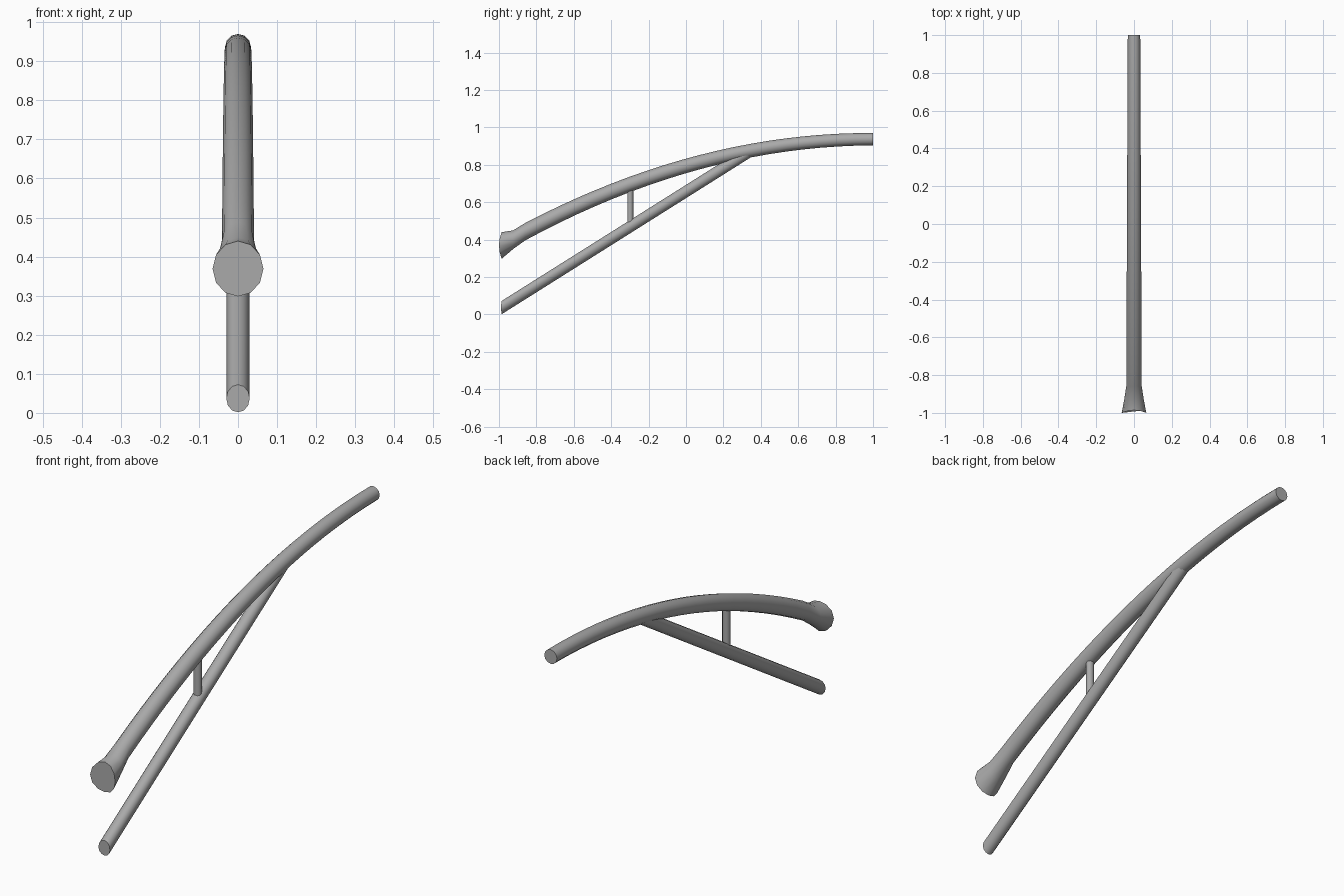
import bpy, bmesh, math

if "Cube" in bpy.data.objects:
    bpy.data.objects.remove(bpy.data.objects["Cube"])

SIDES = 12
metal = bpy.data.materials.new("grey metal")
metal.diffuse_color = (0.40, 0.40, 0.40, 1)
metal.use_nodes = True
metal.node_tree.nodes["Principled BSDF"].inputs["Base Color"].default_value = metal.diffuse_color


def loft(name, rings, bow=0.0):
    """Skin upright rings (y, z, half width, half height); bow cups the first ring."""
    bm = bmesh.new()
    loops = []
    for n, (y, z, rx, rz) in enumerate(rings):
        loop = []
        for k in range(SIDES):
            a = 2 * math.pi * k / SIDES
            dy = -bow * math.sin(a) ** 2 if n == 0 else 0
            loop.append(bm.verts.new((rx * math.sin(a), y + dy, z + rz * math.cos(a))))
        loops.append(loop)
    for a, b in zip(loops, loops[1:]):
        for k in range(SIDES):
            j = (k + 1) % SIDES
            bm.faces.new((a[k], a[j], b[j], b[k]))
    bm.faces.new(loops[0])
    bm.faces.new(loops[-1])
    finish(name, bm)


def rod(name, radius_x, radius_y, bottom, top):
    """Upright rod between two centre points sharing x and y."""
    bm = bmesh.new()
    bmesh.ops.create_cone(bm, cap_ends=True, segments=SIDES, radius1=1, radius2=1, depth=1)
    for v in bm.verts:
        v.co.x *= radius_x
        v.co.y = v.co.y * radius_y + bottom[1]
        v.co.z = bottom[2] if v.co.z < 0 else top[2]
    finish(name, bm)


def finish(name, bm):
    bmesh.ops.recalc_face_normals(bm, faces=bm.faces)
    mesh = bpy.data.meshes.new(name)
    bm.to_mesh(mesh)
    bm.free()
    mesh.materials.append(metal)
    obj = bpy.data.objects.new(name, mesh)
    bpy.context.collection.objects.link(obj)
    bpy.ops.object.select_all(action='DESELECT')
    obj.select_set(True)
    bpy.context.view_layer.objects.active = obj
    bpy.ops.object.shade_smooth_by_angle(angle=math.radians(40))


# Curved main tube: flared, cupped front end, then a slow taper along a parabola
def arc(y):
    return 0.937 - 0.143 * (1 - y) ** 2


rings = [(-0.985, 0.369, 0.065, 0.071), (-0.925, 0.399, 0.051, 0.050)]
STEPS = 20
for i in range(STEPS + 1):
    y = -0.86 + 1.86 * i / STEPS
    slope = 0.286 * (1 - y)
    r = 0.041 - 0.008 * i / STEPS
    rings.append((y, arc(y), r, r * math.hypot(1, slope)))
loft("main_tube", rings, bow=0.015)

# Straight lower strut: upright front cut, square rear end tucked into the main tube
SLOPE, R = 0.63, 0.03
bm = bmesh.new()
ends = []
ux, uz = 1 / math.hypot(1, SLOPE), SLOPE / math.hypot(1, SLOPE)
for y, z, square in ((-0.985, 0.037, False), (0.335, 0.868, True)):
    loop = []
    for k in range(SIDES):
        a = 2 * math.pi * k / SIDES
        h = R * math.cos(a)
        dy, dz = (-h * uz, h * ux) if square else (-0.004 * math.sin(a) ** 2, h / ux)
        loop.append(bm.verts.new((R * math.sin(a), y + dy, z + dz)))
    ends.append(loop)
    bm.faces.new(loop)
for k in range(SIDES):
    j = (k + 1) % SIDES
    bm.faces.new((ends[0][k], ends[0][j], ends[1][j], ends[1][k]))
finish("lower_strut", bm)

# Short upright post joining the strut and the main tube
rod("post", 0.018, 0.016, (0, -0.298, 0.47), (0, -0.298, 0.69))
